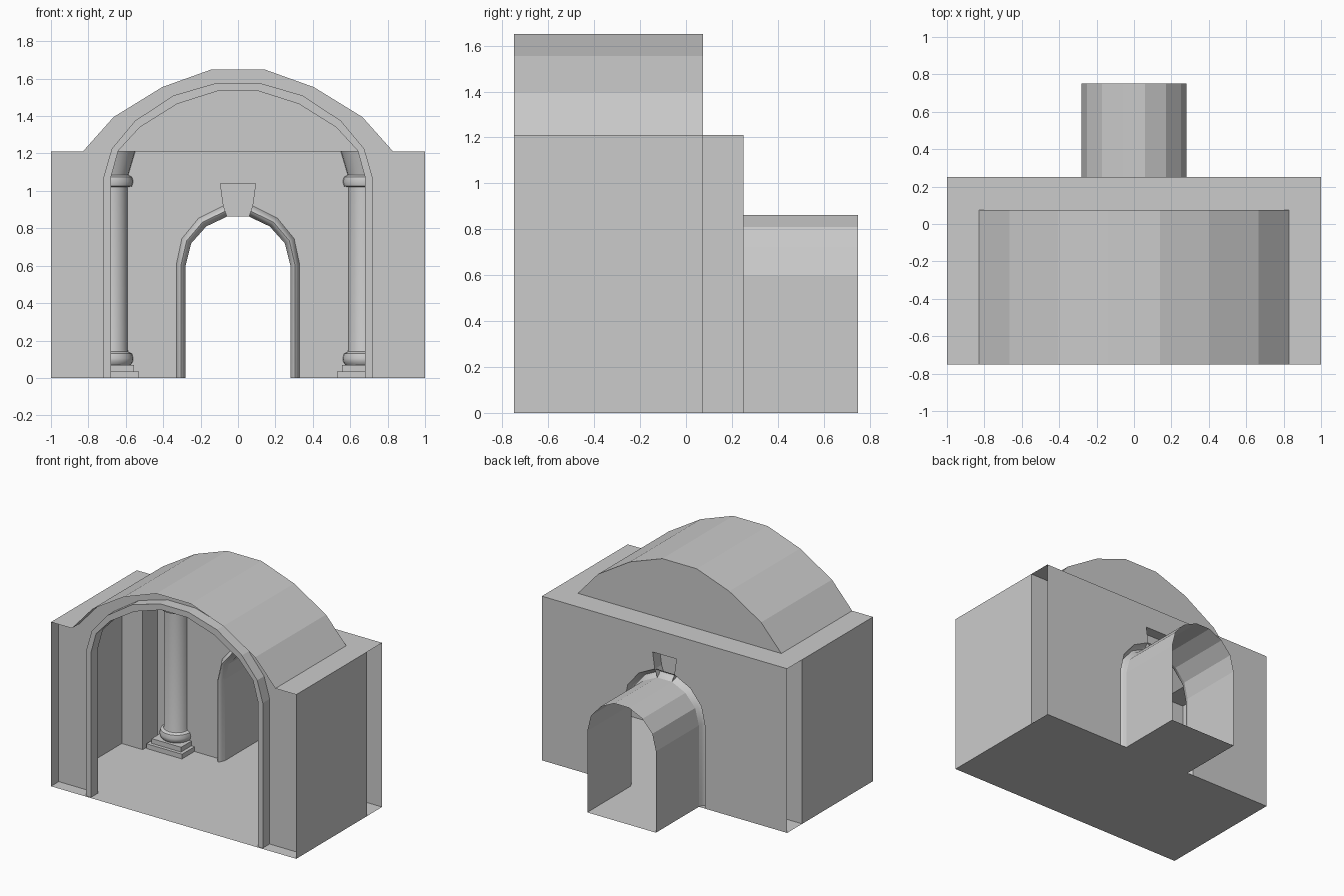
import bpy
import bmesh
import math

if "Cube" in bpy.data.objects:
    bpy.data.objects.remove(bpy.data.objects["Cube"], do_unlink=True)

stone = bpy.data.materials.new("grey_stone")
stone.use_nodes = True
stone.diffuse_color = (0.6, 0.6, 0.6, 1)
stone.node_tree.nodes["Principled BSDF"].inputs["Base Color"].default_value = (0.6, 0.6, 0.6, 1)

FRONT, PANEL, MID, BACK, END = -0.75, -0.66, 0.075, 0.25, 0.75
TOP = 1.21

# Right halves of the arch outlines, from the foot up to the crown
vault = [(0.83, TOP), (0.665, 1.395), (0.405, 1.555), (0.14, 1.65)]
arch_outer = [(0.72, 0), (0.72, 1.07), (0.675, 1.225), (0.55, 1.375), (0.345, 1.51), (0.115, 1.577)]
arch_inner = [(0.68, 0), (0.68, 1.07), (0.64, 1.215), (0.525, 1.34), (0.325, 1.465), (0.105, 1.535)]
door_outer = [(0.33, 0), (0.33, 0.605), (0.30, 0.745), (0.21, 0.855), (0.08, 0.92)]
door_inner = [(0.28, 0), (0.28, 0.60), (0.25, 0.72), (0.17, 0.81), (0.06, 0.862)]
keystone_top = (0.097, 1.04)


def mirrored(half):
    return half + [(-x, z) for x, z in reversed(half)]


def at(half, y):
    """Full arch outline placed at depth y."""
    return [(x, y, z) for x, z in mirrored(half)]


def blend(a, b, t):
    return [(p[0] + (q[0] - p[0]) * t, p[1] + (q[1] - p[1]) * t) for p, q in zip(a, b)]


def finish(name, bm, smooth=False):
    bmesh.ops.remove_doubles(bm, verts=bm.verts, dist=0.0005)
    bmesh.ops.recalc_face_normals(bm, faces=bm.faces)
    mesh = bpy.data.meshes.new(name)
    bm.to_mesh(mesh)
    bm.free()
    obj = bpy.data.objects.new(name, mesh)
    bpy.context.collection.objects.link(obj)
    mesh.materials.append(stone)
    if smooth:
        bpy.ops.object.select_all(action="DESELECT")
        obj.select_set(True)
        bpy.context.view_layer.objects.active = obj
        bpy.ops.object.shade_smooth_by_angle(angle=math.radians(40))
    return obj


def loft(name, rows, smooth=False):
    """Skin a sheet across rows of equally many points."""
    bm = bmesh.new()
    grid = [[bm.verts.new(p) for p in row] for row in rows]
    for a, b in zip(grid, grid[1:]):
        for i in range(len(a) - 1):
            bm.faces.new((a[i], a[i + 1], b[i + 1], b[i]))
    return finish(name, bm, smooth)


def sheet(name, *polygons):
    bm = bmesh.new()
    for poly in polygons:
        bm.faces.new([bm.verts.new(p) for p in poly])
    return finish(name, bm)


def flat(x0, x1, y0, y1, z):
    return [(x0, y0, z), (x1, y0, z), (x1, y1, z), (x0, y1, z)]


def upright(xa, ya, xb, yb):
    return [(xa, ya, 0), (xb, yb, 0), (xb, yb, TOP), (xa, ya, TOP)]


# Floors
sheet("room_floor", flat(-1, 1, FRONT, BACK, 0))
sheet("passage_floor", flat(-0.28, 0.28, BACK, END, 0))

# Barrel vault and its closed rear end
loft("vault_roof", [at(vault, FRONT), at(vault, MID)])
sheet("vault_end", at(vault, MID))

# Side walls, rear corner returns and flat roof ledges
for side, label in ((1, "left"), (-1, "right")):
    inner = 0.83 * side
    sheet(label + "_wall", upright(side, FRONT, side, MID))
    sheet(label + "_corner", upright(side, MID, inner, MID), upright(inner, MID, inner, BACK))
    sheet(label + "_ledge", flat(min(side, inner), max(side, inner), FRONT, MID, TOP))
sheet("rear_ledge", flat(-1, 1, MID, BACK, TOP))

# Front panel around the large arch
front_outline = [(1, 0), (1, TOP)] + vault
loft("front_panel", [at(front_outline, PANEL), at(arch_outer, PANEL)])
loft("front_arch_trim", [at(arch_outer, PANEL), at(arch_outer, -0.74),
                         at(arch_inner, -0.74), at(arch_inner, PANEL)])

# Rear wall with an opening for the doorway and keystone
wall_edge = [(1, 0), (1, 0.6), (1, 0.9), (1, TOP), (0.5, TOP), (0.097, TOP)]
loft("rear_wall", [at(wall_edge, BACK), at(door_outer + [keystone_top], BACK)])

# Rounded door surround
steps = 6
loft("door_trim", [at(blend(door_outer, door_inner, i / steps),
                      BACK - 0.045 * math.sin(math.pi * i / steps))
                   for i in range(steps + 1)], smooth=True)

# Keystone, open at the back
key_half = [(0.06, 0.862), (0.08, 0.92), keystone_top]
key_front = at(key_half, BACK - 0.08)
key_back = at(key_half, BACK)
loft("keystone_sides", [key_front + key_front[:1], key_back + key_back[:1]])
sheet("keystone_face", key_front)

# Passage behind the doorway
loft("passage_vault", [at(door_inner, BACK), at(door_inner, END)])

# Engaged half columns: radius and height of each ring
column = [(0.10, 0.07), (0.112, 0.085), (0.115, 0.105), (0.108, 0.13), (0.088, 0.14),
          (0.085, 0.15), (0.085, 1.02), (0.108, 1.025), (0.115, 1.05), (0.108, 1.075),
          (0.088, 1.085), (0.125, TOP)]
for side, label in ((1, "left"), (-1, "right")):
    cx = 0.675 * side
    loft(label + "_column", [[(cx + r * math.cos(a), BACK + r * math.sin(a), z)
                              for a in [math.pi * (1 + i / 12) for i in range(13)]]
                             for r, z in column], smooth=True)
    # Two-step plinth
    for n, (half, z0, z1) in enumerate(((0.145, 0, 0.035), (0.12, 0.035, 0.07))):
        y0 = BACK - half
        ring = [(cx - half, BACK), (cx - half, y0), (cx + half, y0), (cx + half, BACK)]
        loft(f"{label}_plinth_{n}", [[(x, y, z) for x, y in ring] for z in (z0, z1)])
        sheet(f"{label}_plinth_top_{n}", flat(cx - half, cx + half, y0, BACK, z1))
